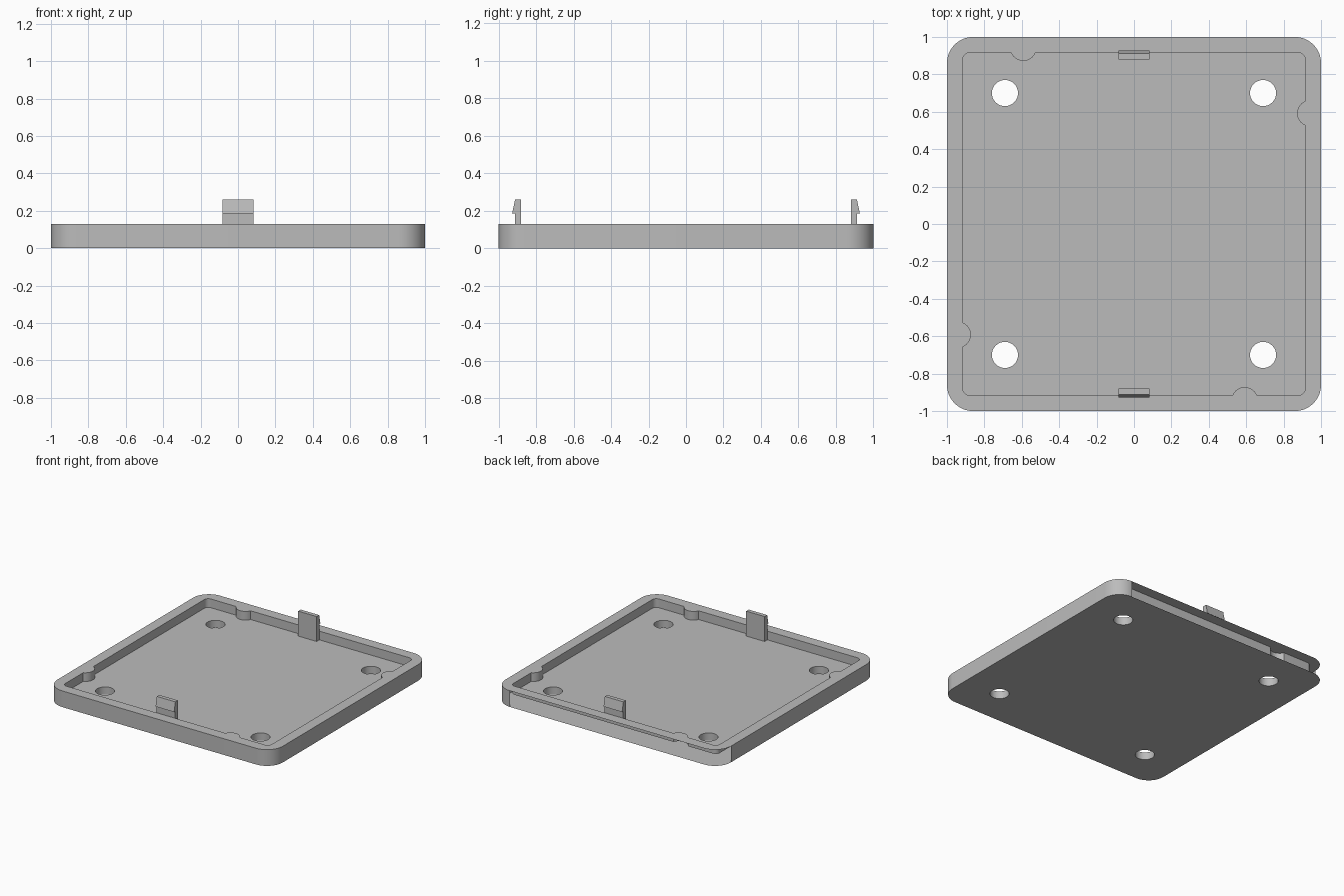
import bpy, bmesh, math

cube = bpy.data.objects.get("Cube")
if cube:
    bpy.data.objects.remove(cube, do_unlink=True)

RIM, FLOOR, TOP = 0.13, 0.06, 0.26
OUTER, INNER = 1.0, 0.915

grey = bpy.data.materials.new("plain_grey")
grey.use_nodes = True
grey.diffuse_color = (0.5, 0.5, 0.5, 1)
grey.node_tree.nodes["Principled BSDF"].inputs["Base Color"].default_value = (0.5, 0.5, 0.5, 1)


def arc(cx, cy, r, start, end, steps):
    angles = [math.radians(start + (end - start) * i / steps) for i in range(steps + 1)]
    return [(cx + r * math.cos(a), cy + r * math.sin(a)) for a in angles]


def square_outline(half, radius, nubs=False):
    """Rounded square, counterclockwise, with an optional inward nub on each side."""
    side = arc(half + 0.027, 0.592, 0.07, 247, 113, 14) if nubs else []
    side += arc(half - radius, half - radius, radius, 0, 90, 12)
    points = []
    for _ in range(4):
        points += side
        side = [(-y, x) for x, y in side]
    return points


def ring(bm, points, z):
    verts = [bm.verts.new((x, y, z)) for x, y in points]
    edges = [bm.edges.new((v, verts[i - 1])) for i, v in enumerate(verts)]
    return verts, edges


def wall(bm, low, high):
    a, b = low[0], high[0]
    return [bm.faces.new((a[i - 1], a[i], b[i], b[i - 1])) for i in range(len(a))]


def finish(bm, name):
    mesh = bpy.data.meshes.new(name)
    bm.to_mesh(mesh)
    bm.free()
    mesh.materials.append(grey)
    obj = bpy.data.objects.new(name, mesh)
    bpy.context.collection.objects.link(obj)
    return obj


# Tray: outer wall, rim, inner wall with nubs, floor and four through holes
bm = bmesh.new()
outer = square_outline(OUTER, 0.14)
inner = square_outline(INNER, 0.035, nubs=True)
base, rim_out = ring(bm, outer, 0), ring(bm, outer, RIM)
floor, rim_in = ring(bm, inner, FLOOR), ring(bm, inner, RIM)
outer_faces = wall(bm, base, rim_out)
wall(bm, floor, rim_in)

base_edges, floor_edges = list(base[1]), list(floor[1])
for sx in (-1, 1):
    for sy in (-1, 1):
        circle = arc(sx * 0.69, sy * 0.70, 0.07, 0, 360, 32)[:-1]
        low, high = ring(bm, circle, 0), ring(bm, circle, FLOOR)
        wall(bm, low, high)
        base_edges += low[1]
        floor_edges += high[1]

for edges in (rim_out[1] + rim_in[1], base_edges, floor_edges):
    bmesh.ops.triangle_fill(bm, edges=edges, use_beauty=True)
bmesh.ops.recalc_face_normals(bm, faces=bm.faces[:])

# The outer skin is open along the back and around one back corner
gap = []
for f in outer_faces:
    c = f.calc_center_median()
    if c.y > 0.86 and c.x < 0.86:
        gap.append(f)
bmesh.ops.delete(bm, geom=gap, context='FACES_ONLY')
tray = finish(bm, "tray")
bpy.ops.object.select_all(action='DESELECT')
tray.select_set(True)
bpy.context.view_layer.objects.active = tray
bpy.ops.object.shade_smooth_by_angle(angle=math.radians(35))

# Snap clips with a sloped barb on the outside
profile = [(0.88, FLOOR), (0.913, FLOOR), (0.913, 0.185),
           (0.928, 0.185), (0.912, TOP), (0.88, TOP)]
for name, side in (("front_clip", -1), ("back_clip", 1)):
    bm = bmesh.new()
    face = bm.faces.new([bm.verts.new((-0.082, side * y, z)) for y, z in profile])
    extruded = bmesh.ops.extrude_face_region(bm, geom=[face])
    moved = [v for v in extruded["geom"] if isinstance(v, bmesh.types.BMVert)]
    bmesh.ops.translate(bm, verts=moved, vec=(0.164, 0, 0))
    if not face.is_valid or len(bm.faces) < len(profile) + 2:
        bmesh.ops.holes_fill(bm, edges=bm.edges[:])
    bmesh.ops.recalc_face_normals(bm, faces=bm.faces[:])
    finish(bm, name)
